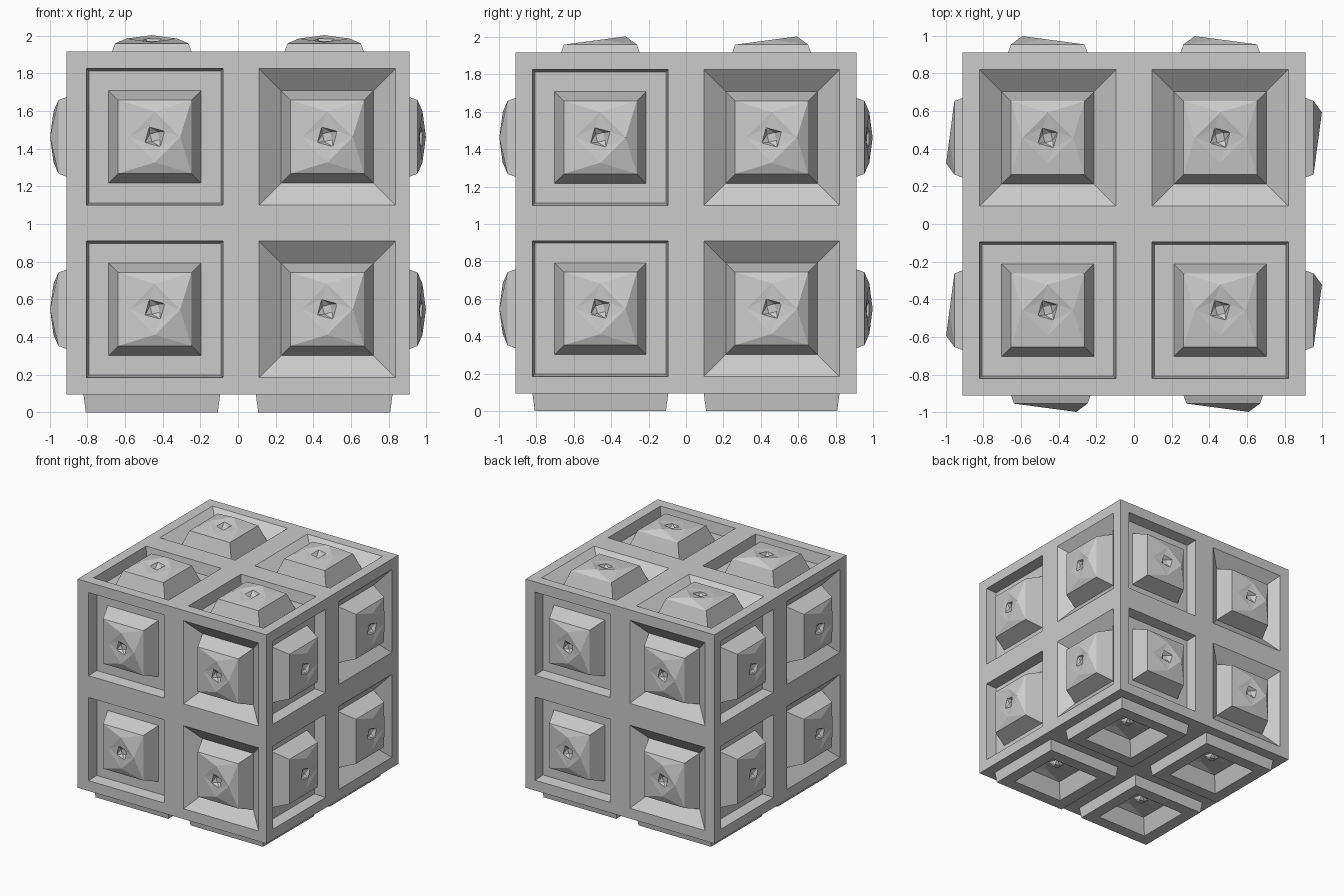
import bpy, bmesh, math
from mathutils import Vector

if "Cube" in bpy.data.objects:
    bpy.data.objects.remove(bpy.data.objects["Cube"])

HALF = 0.91       # half size of the cube body
DEPTH = 0.095     # depth of the recessed panels
CELL = 0.4575     # panel centre distance from the face centre
OPEN = 0.3625     # half size of a panel opening
MID = Vector((0, 0, HALF + DEPTH))

grey = bpy.data.materials.new("light_grey")
grey.diffuse_color = (0.6, 0.6, 0.6, 1)
grey.use_nodes = True
grey.node_tree.nodes["Principled BSDF"].inputs["Base Color"].default_value = grey.diffuse_color


def square(half, h):
    """Corners of an axis-aligned square at height h above the face."""
    return [(-half, -half, h), (half, -half, h), (half, half, h), (-half, half, h)]


def diamond(r, h, tilt, turn):
    """A turned square, tilted so that its +u corner is the highest."""
    pts = []
    for i in range(4):
        a = math.radians(turn + 90 * i)
        pts.append((r * math.cos(a), r * math.sin(a), h + tilt * math.cos(a)))
    return pts


def panel_rings(wide):
    rings = [square(OPEN, 0)]
    if not wide:
        rings.append(square(0.35, -DEPTH))
    rings += [square(0.245, -DEPTH), square(0.195, 0.043)]
    # twisted crown with a small hollow in the middle
    rings += [diamond(0.135, 0.069, 0.018, -90),
              diamond(0.06, 0.062, 0.008, -60),
              diamond(0.03, 0.035, 0.004, -30)]
    return rings


def finish(bm, name):
    bmesh.ops.remove_doubles(bm, verts=bm.verts, dist=0.0005)
    mesh = bpy.data.meshes.new(name)
    bm.to_mesh(mesh)
    bm.free()
    mesh.materials.append(grey)
    obj = bpy.data.objects.new(name, mesh)
    bpy.context.collection.objects.link(obj)


def build_side(name, u, v, shift=0.0, inverted=False):
    u, v = Vector(u), Vector(v)
    n = u.cross(v)

    def place(a, b, h):
        return MID + u * a + v * b + n * (HALF + h)

    # flat grid of bars with four openings
    bm = bmesh.new()
    inner = [-CELL - OPEN, -CELL + OPEN, CELL - OPEN, CELL + OPEN]
    us = [-HALF] + [x + shift for x in inner] + [HALF]
    vs = [-HALF] + inner + [HALF]
    for i in range(5):
        for j in range(5):
            if i % 2 and j % 2:
                continue
            quad = [(us[i], vs[j]), (us[i + 1], vs[j]),
                    (us[i + 1], vs[j + 1]), (us[i], vs[j + 1])]
            bm.faces.new([bm.verts.new(place(a, b, 0)) for a, b in quad])
    finish(bm, name + "_grid")

    # four panels with twisted studs (sunken instead when inverted)
    bm = bmesh.new()
    sign = -1 if inverted else 1
    for cu in (-CELL, CELL):
        for cv in (-CELL, CELL):
            rings = [[bm.verts.new(place(cu + shift + a, cv + b, sign * h))
                      for a, b, h in ring]
                     for ring in panel_rings(cu > 0 and not inverted)]
            for k, (r0, r1) in enumerate(zip(rings, rings[1:])):
                twisted = k >= len(rings) - 4
                for i in range(4):
                    j = (i + 1) % 4
                    if twisted:
                        bm.faces.new((r0[i], r0[j], r1[i]))
                        bm.faces.new((r0[j], r1[j], r1[i]))
                    else:
                        bm.faces.new((r0[i], r0[j], r1[j], r1[i]))
            bm.faces.new(rings[-1])
    finish(bm, name + "_studs")


# six sides of the cube
build_side("front", (1, 0, 0), (0, 0, 1), shift=0.016)
build_side("right", (0, 1, 0), (0, 0, 1))
build_side("back", (-1, 0, 0), (0, 0, 1))
build_side("left", (0, -1, 0), (0, 0, 1))
build_side("top", (0, 1, 0), (-1, 0, 0))
build_side("bottom", (1, 0, 0), (0, -1, 0), inverted=True)
